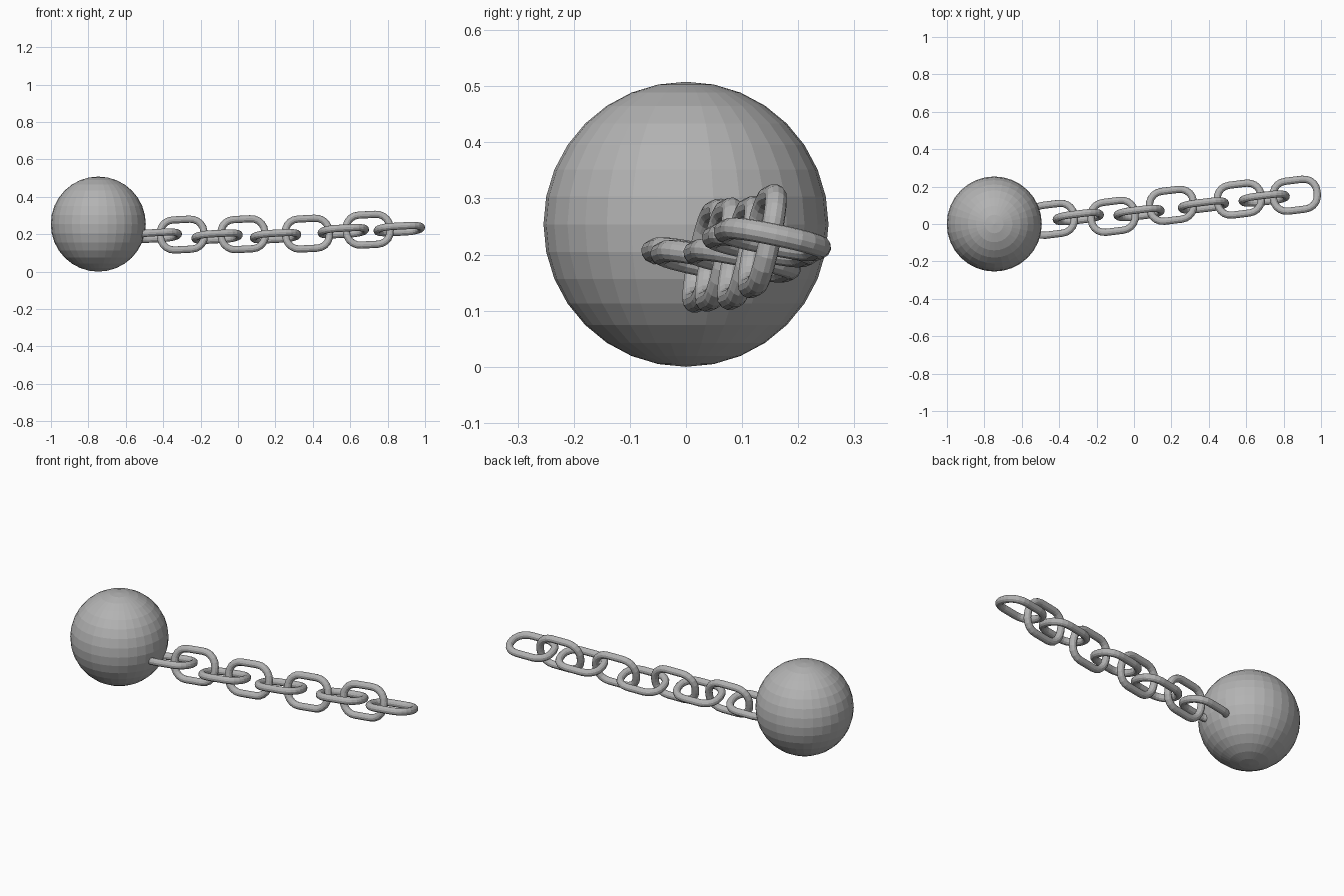
import bpy, bmesh, math
from mathutils import Matrix, Vector

if "Cube" in bpy.data.objects:
    bpy.data.objects.remove(bpy.data.objects["Cube"])

iron = bpy.data.materials.new("iron_grey")
iron.diffuse_color = (0.45, 0.45, 0.45, 1)
iron.use_nodes = True
iron.node_tree.nodes["Principled BSDF"].inputs["Base Color"].default_value = iron.diffuse_color


def finish(bm, name):
    bmesh.ops.recalc_face_normals(bm, faces=bm.faces[:])
    me = bpy.data.meshes.new(name)
    bm.to_mesh(me)
    bm.free()
    me.materials.append(iron)
    ob = bpy.data.objects.new(name, me)
    bpy.context.collection.objects.link(ob)
    return ob


# heavy ball, flat faceted
bm = bmesh.new()
bmesh.ops.create_uvsphere(bm, u_segments=32, v_segments=16, radius=0.254)
ball = finish(bm, "ball")
ball.location = (-0.747, 0, 0.254)

# rounded-rectangle centreline of one link
HALF_L, HALF_W, CORNER, WIRE = 0.118, 0.082, 0.072, 0.0195
STEPS, SIDES = 5, 12


def link_mesh(name):
    bm = bmesh.new()
    rings = []
    for q, (sx, sy) in enumerate(((1, 1), (-1, 1), (-1, -1), (1, -1))):
        for i in range(STEPS + 1):
            a = (q + i / STEPS) * math.pi / 2
            out = Vector((math.cos(a), math.sin(a), 0))
            c = Vector((sx * (HALF_L - CORNER), sy * (HALF_W - CORNER), 0)) + out * CORNER
            ring = []
            for k in range(SIDES):
                b = 2 * math.pi * k / SIDES
                ring.append(bm.verts.new(c + out * WIRE * math.cos(b)
                                         + Vector((0, 0, WIRE * math.sin(b)))))
            rings.append(ring)
    for i, r in enumerate(rings):
        n = rings[(i + 1) % len(rings)]
        for k in range(SIDES):
            j = (k + 1) % SIDES
            bm.faces.new((r[k], r[j], n[j], n[k]))
    return finish(bm, name)


# chain: links alternate lying and standing, with a slight roll
centres = [(-0.437, 0.025, 0.192), (-0.298, 0.037, 0.198), (-0.112, 0.041, 0.187),
           (0.027, 0.059, 0.200), (0.201, 0.100, 0.189), (0.371, 0.099, 0.203),
           (0.563, 0.133, 0.216), (0.696, 0.136, 0.224), (0.862, 0.154, 0.227)]
for i, c in enumerate(centres):
    ob = link_mesh(f"chain_link_{i + 1}")
    roll = math.radians(-12 + 90 * (i % 2))
    ob.matrix_world = (Matrix.Translation(c)
                       @ Matrix.Rotation(math.radians(7), 4, 'Z')
                       @ Matrix.Rotation(math.radians(-3), 4, 'Y')
                       @ Matrix.Rotation(roll, 4, 'X'))
